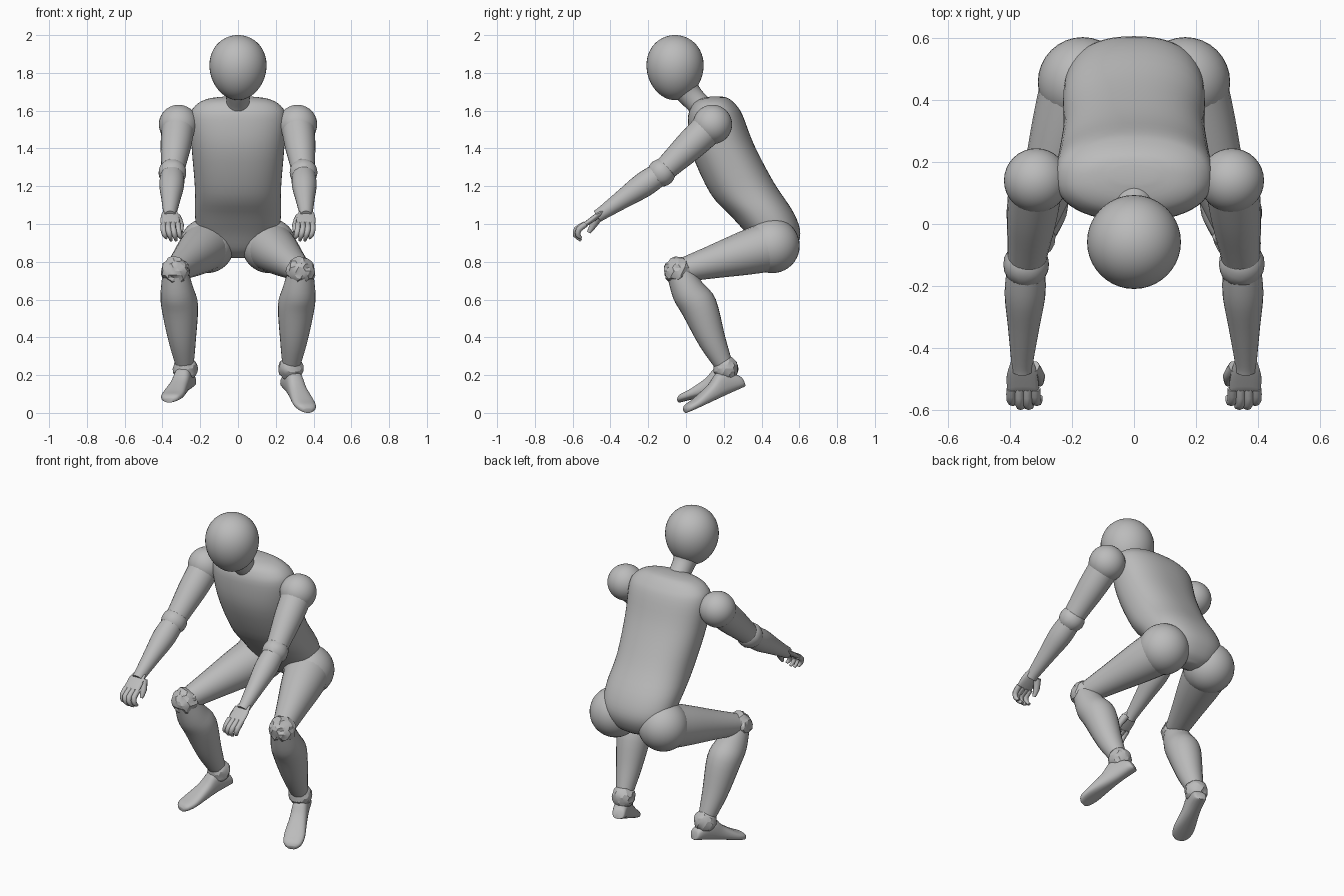
import bpy, bmesh, math, random
from mathutils import Vector

random.seed(4)
cube = bpy.data.objects.get("Cube")
if cube:
    bpy.data.objects.remove(cube, do_unlink=True)

grey = bpy.data.materials.new("plain_grey")
grey.use_nodes = True
COLOUR = (0.5, 0.5, 0.5, 1)
grey.diffuse_color = COLOUR
grey.node_tree.nodes["Principled BSDF"].inputs["Base Color"].default_value = COLOUR


def finish(name, bm, angle=50):
    bmesh.ops.recalc_face_normals(bm, faces=bm.faces)
    mesh = bpy.data.meshes.new(name)
    bm.to_mesh(mesh)
    bm.free()
    mesh.materials.append(grey)
    ob = bpy.data.objects.new(name, mesh)
    bpy.context.collection.objects.link(ob)
    bpy.ops.object.select_all(action='DESELECT')
    ob.select_set(True)
    bpy.context.view_layer.objects.active = ob
    bpy.ops.object.shade_smooth_by_angle(angle=math.radians(angle))
    return ob


def spline(rings, steps):
    """Catmull-Rom through (centre, u, v) rings."""
    out = []
    last = len(rings) - 1
    for i in range(last):
        a, b, c, d = (rings[max(0, min(last, i + k))] for k in (-1, 0, 1, 2))
        for s in range(steps):
            t = s / steps
            out.append([(2 * q + (r - p) * t + (2 * p - 5 * q + 4 * r - w) * t ** 2
                         + (3 * q - p - 3 * r + w) * t ** 3) * 0.5
                        for p, q, r, w in zip(a, b, c, d)])
    return out + [rings[-1]]


def loft(name, rings, sides=32, power=2.0, steps=4):
    bm = bmesh.new()
    loops = []
    for centre, u, v in spline(rings, steps):
        loop = []
        for k in range(sides):
            a = math.tau * k / sides
            c, s = math.cos(a), math.sin(a)
            cu = math.copysign(abs(c) ** (2 / power), c)
            sv = math.copysign(abs(s) ** (2 / power), s)
            loop.append(bm.verts.new(centre + u * cu + v * sv))
        loops.append(loop)
    for p, q in zip(loops, loops[1:]):
        for k in range(sides):
            n = (k + 1) % sides
            bm.faces.new((p[k], p[n], q[n], q[k]))
    bm.faces.new(loops[0])
    bm.faces.new(loops[-1])
    return finish(name, bm)


def limb(name, points, sides=24, steps=4):
    """Round tapered tube through (position, radius) points."""
    pos = [Vector(p) for p, r in points]
    rings = []
    for i, (p, r) in enumerate(points):
        d = (pos[min(i + 1, len(pos) - 1)] - pos[max(i - 1, 0)]).normalized()
        u = (Vector((1, 0, 0)) - d * d.x).normalized()
        rings.append((pos[i], u * r, d.cross(u) * r))
    return loft(name, rings, sides, 2.0, steps)


def ball(name, centre, radius, rough=0.0):
    bm = bmesh.new()
    if rough:
        bmesh.ops.create_icosphere(bm, subdivisions=3, radius=radius)
        for v in bm.verts:
            v.co *= 1 + random.uniform(-rough, rough)
    else:
        bmesh.ops.create_uvsphere(bm, u_segments=32, v_segments=20, radius=radius)
    bmesh.ops.translate(bm, verts=bm.verts, vec=centre)
    return finish(name, bm, 20 if rough else 60)


# Head: egg, slightly narrower toward the chin
bm = bmesh.new()
bmesh.ops.create_uvsphere(bm, u_segments=40, v_segments=28, radius=1)
for v in bm.verts:
    k = 0.151 * (1 + 0.07 * v.co.z)
    v.co = Vector((v.co.x * k, v.co.y * k - 0.058, v.co.z * 0.172 + 1.828))
finish("head", bm)

# Neck
limb("neck", [((0, -0.02, 1.75), 0.085), ((0, 0.015, 1.69), 0.066),
              ((0, 0.07, 1.63), 0.062), ((0, 0.11, 1.58), 0.075)])

# Torso: front point (y, z), back point (y, z), half width
sections = [
    (0.13, 1.675, 0.19, 1.675, 0.07), (0.07, 1.66, 0.225, 1.665, 0.16),
    (0.03, 1.625, 0.265, 1.63, 0.225), (0.01, 1.55, 0.3, 1.575, 0.255),
    (0.03, 1.38, 0.36, 1.42, 0.245), (0.13, 1.16, 0.465, 1.22, 0.228),
    (0.24, 1.04, 0.57, 1.06, 0.228), (0.32, 0.95, 0.605, 0.95, 0.21),
    (0.39, 0.86, 0.575, 0.86, 0.15), (0.45, 0.82, 0.525, 0.82, 0.05)]
loft("torso", [(Vector((0, (fy + by) / 2, (fz + bz) / 2)), Vector((w, 0, 0)),
                Vector((0, (by - fy) / 2, (bz - fz) / 2)))
               for fy, fz, by, bz, w in sections], sides=48, power=2.3)

# Foot: position along sole, half width, height
FOOT = [(0, 0.02, 0.04), (0.04, 0.038, 0.07), (0.28, 0.045, 0.13), (0.5, 0.05, 0.088),
        (0.78, 0.06, 0.052), (0.94, 0.05, 0.04), (1, 0.026, 0.025)]
SOLES = {1: ((0.25, 0.31, 0.14), (0.37, 0.0, 0.0)),
         -1: ((-0.25, 0.29, 0.14), (-0.365, -0.035, 0.055))}

for side, sx in (("left", 1), ("right", -1)):
    def at(x, y, z):
        return Vector((sx * x, y, z))

    # Arm
    shoulder, elbow = at(0.315, 0.14, 1.527), at(0.347, -0.13, 1.272)
    wrist = at(0.36, -0.44, 1.06)
    ball(side + "_shoulder", shoulder, 0.104)
    limb(side + "_upper_arm", [(shoulder, 0.088), (shoulder.lerp(elbow, 0.4), 0.082),
                               (shoulder.lerp(elbow, 0.75), 0.069), (elbow, 0.06)])
    ball(side + "_elbow", elbow, 0.074, 0.015)
    limb(side + "_forearm", [(elbow, 0.06), (elbow.lerp(wrist, 0.3), 0.066),
                             (elbow.lerp(wrist, 0.65), 0.051), (wrist, 0.036),
                             (at(0.36, -0.47, 1.04), 0.034)])

    # Hand with curled fingers
    thick = Vector((0, 0.018, 0.028))
    loft(side + "_palm", [(wrist, Vector((0.034, 0, 0)), thick),
                          (at(0.36, -0.49, 1.03), Vector((0.05, 0, 0)), thick * 1.15),
                          (at(0.357, -0.55, 0.99), Vector((0.05, 0, 0)), thick * 0.8)],
         sides=16, power=2.6)
    for n in range(4):
        x = 0.317 + n * 0.026
        drop = 0.012 * abs(n - 1.5)
        limb(f"{side}_finger_{n + 1}",
             [(at(x, -0.53, 1.0), 0.016), (at(x, -0.585 + drop, 0.972), 0.016),
              (at(x - 0.008, -0.59 + drop, 0.94), 0.014),
              (at(x - 0.015, -0.555, 0.907 + drop), 0.008)], sides=8, steps=2)
    limb(side + "_thumb", [(at(0.325, -0.46, 1.04), 0.022), (at(0.305, -0.49, 0.995), 0.019),
                           (at(0.302, -0.515, 0.955), 0.01)], sides=8, steps=2)

    # Leg
    hip, knee = at(0.165, 0.457, 0.885), at(0.333, -0.04, 0.75)
    ankle = at(0.28, 0.21, 0.235)
    ball(side + "_hip", hip, 0.145)
    limb(side + "_thigh", [(hip, 0.135), (hip.lerp(knee, 0.3), 0.116),
                           (hip.lerp(knee, 0.65), 0.087), (knee, 0.06)])
    ball(side + "_knee", knee, 0.075, 0.09)
    limb(side + "_shin", [(knee, 0.066), (knee.lerp(ankle, 0.2), 0.088),
                          (at(0.308, 0.07, 0.56), 0.097),
                          (knee.lerp(ankle, 0.72), 0.072), (ankle, 0.044)])
    ball(side + "_ankle", ankle, 0.066, 0.05)

    # Foot with a flat sole, raised at the heel
    heel, toe = (Vector(p) for p in SOLES[sx])
    along = (toe - heel).normalized()
    across = along.cross(Vector((0, 0, 1))).normalized()
    up = across.cross(along)
    loft(side + "_foot", [(heel.lerp(toe, t) + up * h / 2, across * w, up * h / 2)
                          for t, w, h in FOOT], sides=24, power=2.6)
